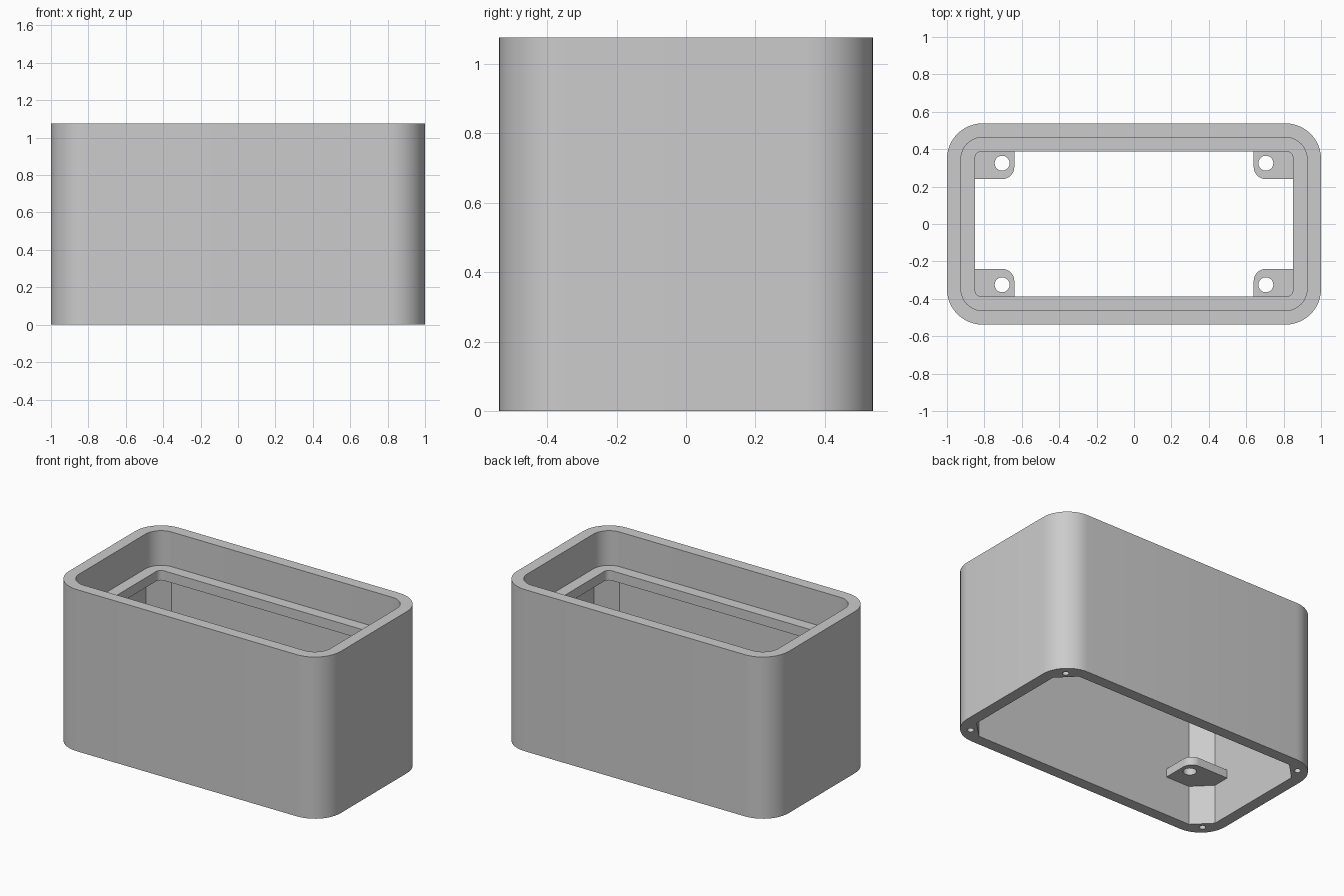
import bpy, bmesh, math

cube = bpy.data.objects.get("Cube")
if cube:
    bpy.data.objects.remove(cube, do_unlink=True)

SEG = 12                      # segments per rounded corner
HX, HY, HEIGHT = 1.0, 0.538, 1.076
LEDGE_TOP, LEDGE_BOTTOM = 0.845, 0.78
CORNERS = [(1, 1), (-1, 1), (-1, -1), (1, -1)]

grey = bpy.data.materials.new("plain_grey")
grey.use_nodes = True
grey.diffuse_color = (0.6, 0.6, 0.6, 1)
grey.node_tree.nodes["Principled BSDF"].inputs["Base Color"].default_value = (0.6, 0.6, 0.6, 1)


def make_object(name, bm):
    bmesh.ops.recalc_face_normals(bm, faces=bm.faces)
    mesh = bpy.data.meshes.new(name)
    bm.to_mesh(mesh)
    bm.free()
    mesh.materials.append(grey)
    obj = bpy.data.objects.new(name, mesh)
    bpy.context.collection.objects.link(obj)
    return obj


def activate(obj):
    bpy.ops.object.select_all(action='DESELECT')
    obj.select_set(True)
    bpy.context.view_layer.objects.active = obj


def outline(hx, hy, r, chamfer=False):
    """Rectangle with rounded or chamfered corners, counter-clockwise."""
    pts = []
    for k in range(4):
        sx, sy = CORNERS[k]
        cx, cy = sx * (hx - r), sy * (hy - r)
        a0 = k * math.pi / 2
        for i in range(SEG + 1):
            t = i / SEG
            if chamfer:
                dx = (1 - t) * math.cos(a0) - t * math.sin(a0)
                dy = (1 - t) * math.sin(a0) + t * math.cos(a0)
            else:
                dx, dy = math.cos(a0 + t * math.pi / 2), math.sin(a0 + t * math.pi / 2)
            pts.append((cx + r * dx, cy + r * dy))
    return pts


def prism(name, pts, z0, z1):
    bm = bmesh.new()
    low = [bm.verts.new((x, y, z0)) for x, y in pts]
    high = [bm.verts.new((x, y, z1)) for x, y in pts]
    bm.faces.new(low)
    bm.faces.new(high)
    for i in range(len(pts)):
        j = (i + 1) % len(pts)
        bm.faces.new((low[i], low[j], high[j], high[i]))
    return make_object(name, bm)


def drill(obj, x, y, r, z0, z1):
    """Cut a round hole and discard the cutter."""
    n = 32
    pts = [(x + r * math.cos(i * math.tau / n), y + r * math.sin(i * math.tau / n)) for i in range(n)]
    cutter = prism("hole_cutter", pts, z0, z1)
    cutter.hide_render = True
    activate(obj)
    mod = obj.modifiers.new("hole", 'BOOLEAN')
    mod.operation, mod.solver, mod.object = 'DIFFERENCE', 'EXACT', cutter
    bpy.ops.object.modifier_apply(modifier=mod.name)
    bpy.data.objects.remove(cutter, do_unlink=True)


# Enclosure shell: outside wall, rim, upper recess, ledge, lower cavity with corner posts
outer = outline(HX, HY, 0.19)
recess = outline(0.925, 0.463, 0.115)
opening = outline(0.85, 0.388, 0.035)
cavity = outline(0.925, 0.463, 0.11, chamfer=True)
sections = [(outer, 0), (outer, HEIGHT), (recess, HEIGHT), (recess, LEDGE_TOP),
            (opening, LEDGE_TOP), (opening, LEDGE_BOTTOM), (cavity, LEDGE_BOTTOM), (cavity, 0)]
bm = bmesh.new()
loops = [[bm.verts.new((x, y, z)) for x, y in pts] for pts, z in sections]
for a, b in zip(loops, loops[1:] + loops[:1]):
    for i in range(len(a)):
        j = (i + 1) % len(a)
        bm.faces.new((a[i], a[j], b[j], b[i]))
shell = make_object("enclosure_shell", bm)

# Screw holes in the underside of the corner posts
for sx, sy in CORNERS:
    drill(shell, sx * 0.9, sy * 0.44, 0.02, -0.05, 0.2)
activate(shell)
bpy.ops.object.shade_smooth_by_angle(angle=math.radians(30))

# Mounting tabs with a rounded free corner and a through hole
R = 0.065
arc = [(0.64 + R - R * math.cos(t), 0.24 + R - R * math.sin(t))
       for t in (i * math.pi / 2 / SEG for i in range(SEG + 1))]
tab = [(0.83, 0.47), (0.64, 0.47)] + arc + [(0.93, 0.24), (0.93, 0.37)]
for sx, sy in CORNERS:
    side = ("back" if sy > 0 else "front") + ("_left" if sx > 0 else "_right")
    obj = prism("mounting_tab_" + side, [(sx * x, sy * y) for x, y in tab], 0.26, 0.315)
    drill(obj, sx * 0.705, sy * 0.325, 0.04, 0.2, 0.4)
    activate(obj)
    bpy.ops.object.shade_smooth_by_angle(angle=math.radians(30))
